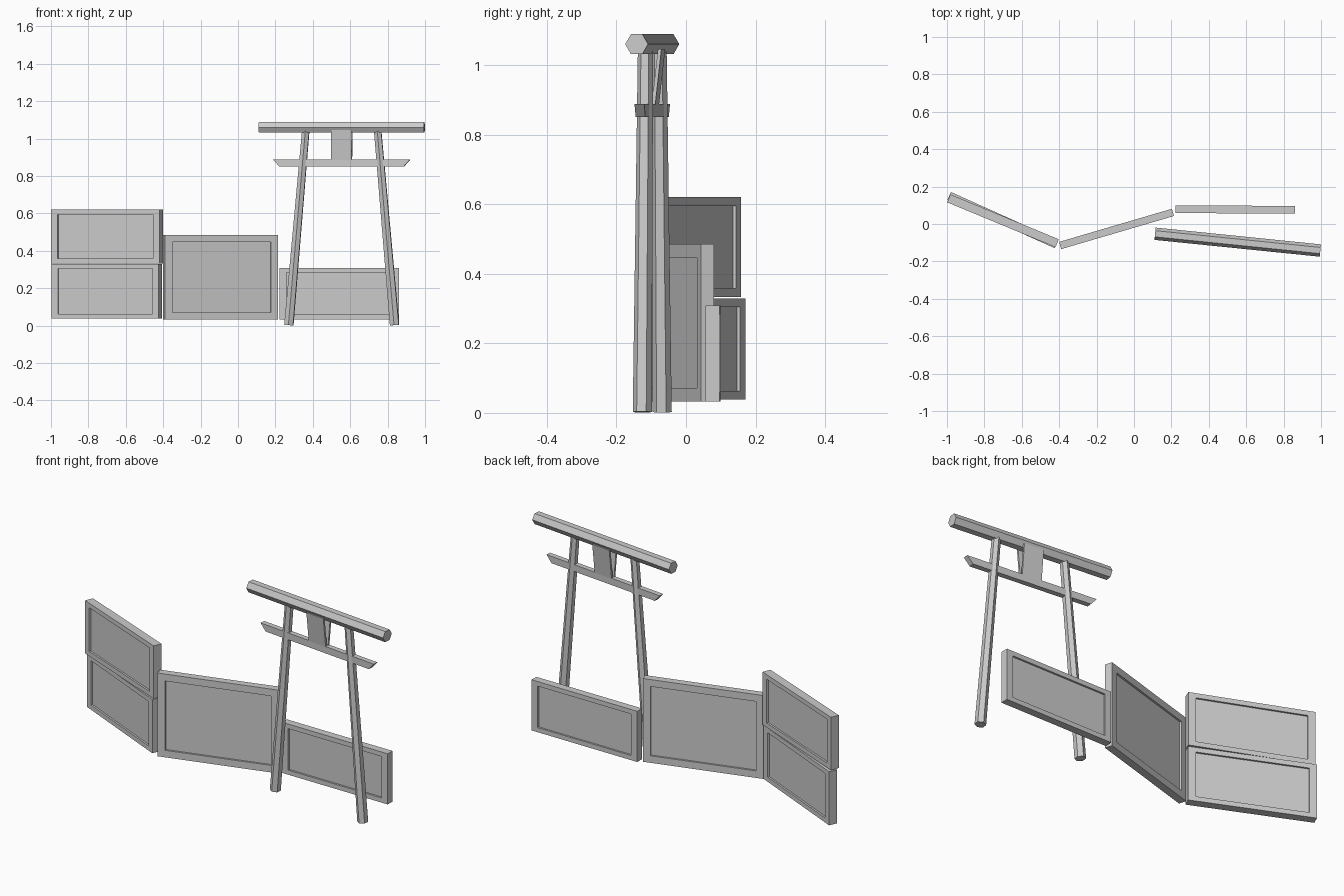
import bpy, bmesh, math
from mathutils import Matrix, Vector

if "Cube" in bpy.data.objects:
    bpy.data.objects.remove(bpy.data.objects["Cube"])


def add_object(name, bm, matrix):
    bmesh.ops.recalc_face_normals(bm, faces=bm.faces[:])
    mesh = bpy.data.meshes.new(name)
    bm.to_mesh(mesh)
    bm.free()
    obj = bpy.data.objects.new(name, mesh)
    obj.matrix_world = matrix
    bpy.context.collection.objects.link(obj)
    return obj


def panel(name, a, b, z0, z1, thick, bx, bz, depth=0.01):
    """Framed board standing between plan points a and b, recessed on both faces."""
    a, b = Vector(a), Vector(b)
    d, c = b - a, (a + b) / 2
    hx, hz = d.length / 2, (z1 - z0) / 2
    bm = bmesh.new()
    bmesh.ops.create_cube(bm, size=1)
    bmesh.ops.scale(bm, vec=(2 * hx, thick, 2 * hz), verts=bm.verts)
    bm.normal_update()
    sides = [f for f in bm.faces if abs(f.normal.y) > 0.9]
    for _ in range(2):
        # first pass draws the border, second pass sinks the middle
        bmesh.ops.inset_individual(bm, faces=sides, thickness=0.0 if _ else 0.02,
                                   depth=-depth if _ else 0.0)
        for f in sides:
            for v in f.verts:
                v.co.x = math.copysign(hx - bx, v.co.x)
                v.co.z = math.copysign(hz - bz, v.co.z)
    m = Matrix.Translation((c.x, c.y, (z0 + z1) / 2)) @ \
        Matrix.Rotation(math.atan2(d.y, d.x), 4, 'Z')
    return add_object(name, bm, m)


def hex_bar(name, p0, p1, r0, r1, base):
    """Six-sided bar between two points in the x-z plane, ridges facing front and back."""
    p0, p1 = Vector(p0), Vector(p1)
    d = p1 - p0
    bm = bmesh.new()
    bmesh.ops.create_cone(bm, cap_ends=True, segments=6, radius1=r0, radius2=r1, depth=d.length)
    m = Matrix.Translation((p0 + p1) / 2) @ Matrix.Rotation(math.atan2(d.x, d.z), 4, 'Y')
    return add_object(name, bm, base @ m)


def prism(name, profile, direction, base):
    """Flat profile swept along a direction."""
    bm = bmesh.new()
    f = bm.faces.new([bm.verts.new(p) for p in profile])
    ext = bmesh.ops.extrude_face_region(bm, geom=[f], use_keep_orig=True)
    bmesh.ops.translate(bm, vec=direction,
                        verts=[v for v in ext['geom'] if isinstance(v, bmesh.types.BMVert)])
    return add_object(name, bm, base)


# Display boards
panel("left_board_lower", (-0.988, 0.150), (-0.415, -0.108), 0.038, 0.329, 0.046, 0.037, 0.025)
panel("left_board_upper", (-0.990, 0.137), (-0.411, -0.103), 0.333, 0.620, 0.046, 0.037, 0.025)
panel("middle_board", (-0.395, -0.115), (0.208, 0.062), 0.033, 0.485, 0.040, 0.040, 0.038)
panel("right_board", (0.223, 0.079), (0.860, 0.076), 0.033, 0.308, 0.041, 0.037, 0.025)

# Gate frame, turned slightly
gate = Matrix.Translation((0.5545, -0.097, 0)) @ Matrix.Rotation(math.radians(-5.8), 4, 'Z')

# Top beam and leaning legs
hex_bar("gate_top_beam", (-0.444, 0, 1.06), (0.444, 0, 1.06), 0.033, 0.033, gate)
for side, s in (("left", -1), ("right", 1)):
    hex_bar("gate_leg_" + side, (s * 0.284, 0, 0.0025), (s * 0.193, 0, 1.045), 0.0275, 0.022, gate)

# Lower tie beam with slanted ends
prism("gate_tie_beam", [(-0.368, -0.014, 0.888), (0.368, -0.014, 0.888),
                        (0.335, -0.014, 0.851), (-0.335, -0.014, 0.851)], (0, 0.028, 0), gate)

# Two tablets leaning apart between the beams
for side, s in (("front", -1), ("back", 1)):
    prism("gate_tablet_" + side, [(-0.055, s * 0.004, 0.885), (-0.055, s * 0.014, 0.885),
                                  (-0.055, s * 0.032, 1.046), (-0.055, s * 0.022, 1.046)],
          (0.11, 0, 0), gate)
